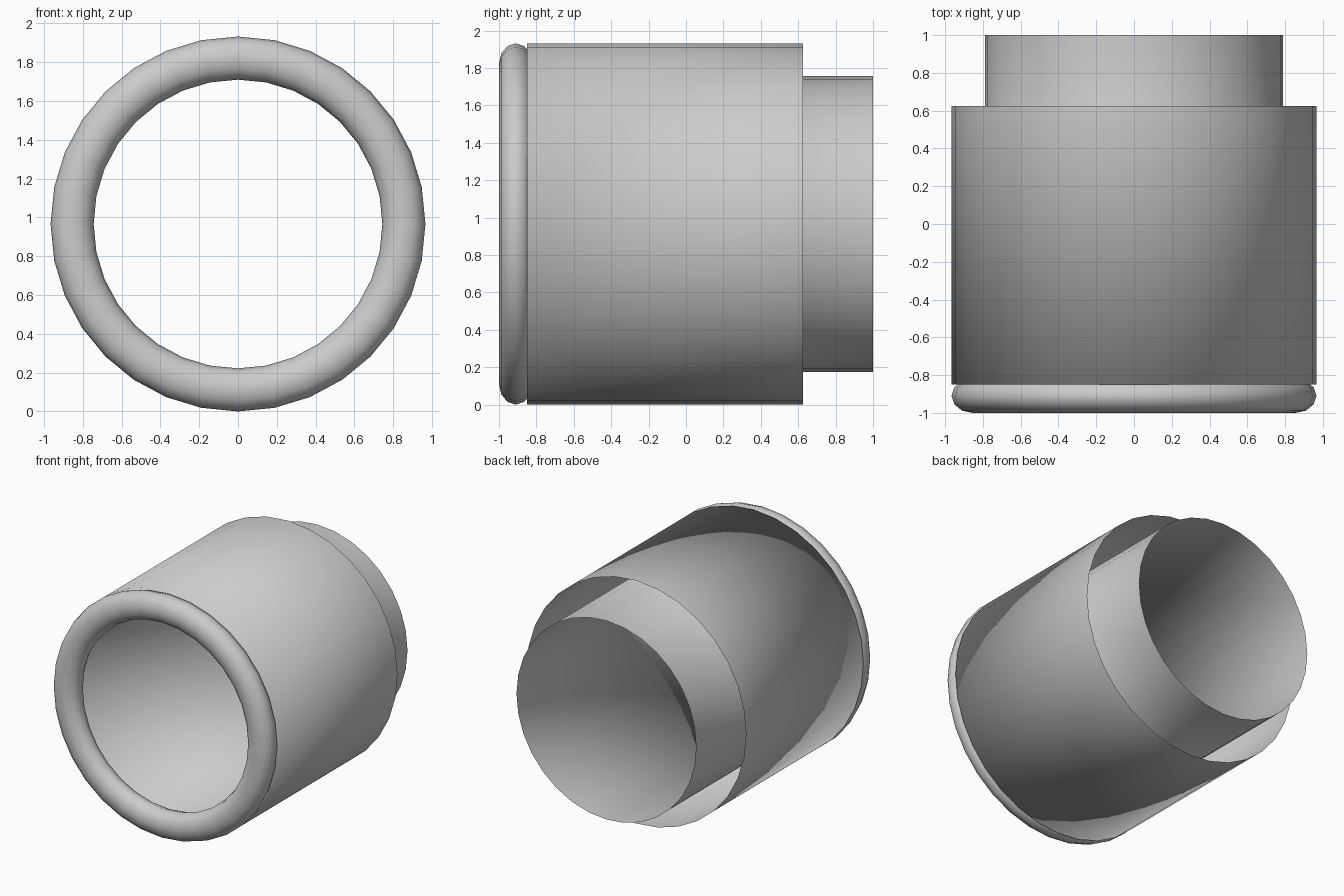
import bpy, bmesh
from math import cos, sin, tau

if "Cube" in bpy.data.objects:
    bpy.data.objects.remove(bpy.data.objects["Cube"])

SIDES = 32
ZC = 0.966


def lathe(name, profile, closed=False):
    """Revolve (radius, y) points around the horizontal y axis."""
    bm = bmesh.new()
    rings = [[bm.verts.new((r * sin(tau * i / SIDES), y, ZC + r * cos(tau * i / SIDES)))
              for i in range(SIDES)] for r, y in profile]
    pairs = list(zip(rings, rings[1:]))
    if closed:
        pairs.append((rings[-1], rings[0]))
    for a, b in pairs:
        for i in range(SIDES):
            j = (i + 1) % SIDES
            bm.faces.new((a[i], a[j], b[j], b[i])).smooth = True
    bmesh.ops.recalc_face_normals(bm, faces=bm.faces)
    mesh = bpy.data.meshes.new(name)
    bm.to_mesh(mesh)
    bm.free()
    ob = bpy.data.objects.new(name, mesh)
    bpy.context.collection.objects.link(ob)
    return ob


# Thin outer sleeve, folded inward at the front into the longer inner tube;
# the gap between them is open at the back
lathe("double_walled_sleeve",
      [(0.965, 0.625), (0.965, -0.85), (0.79, -0.85), (0.79, 1.0)])

# Rounded lip at the front, slightly sunk into the sleeve
lathe("front_lip",
      [(0.855 + 0.111 * cos(tau * k / 12), -0.91 + 0.09 * sin(tau * k / 12))
       for k in range(12)], closed=True)
